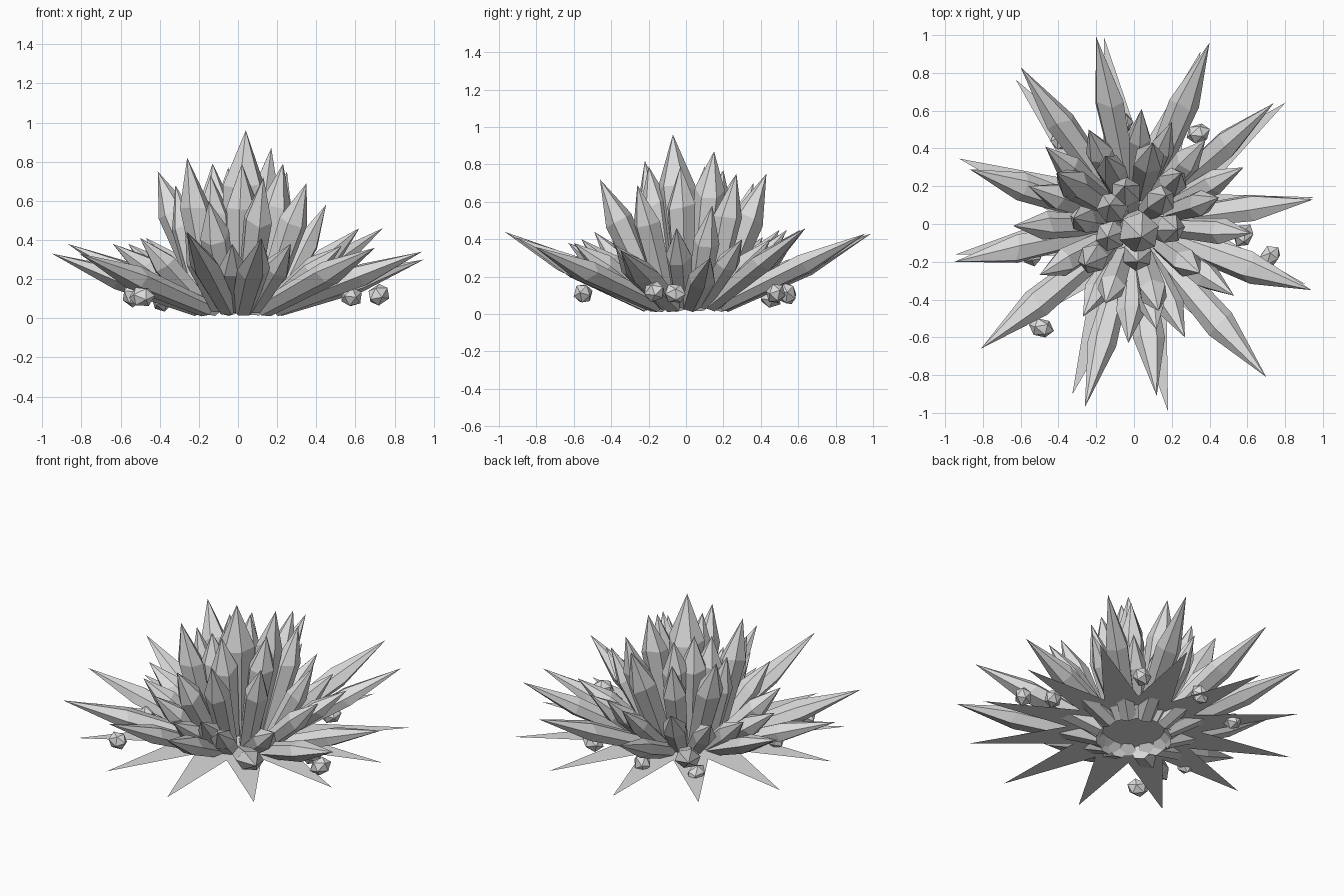
import bpy, bmesh, math, random
from mathutils import Vector

random.seed(4)
default_cube = bpy.data.objects.get("Cube")
if default_cube:
    bpy.data.objects.remove(default_cube, do_unlink=True)

# One plain mineral grey for everything
mineral = bpy.data.materials.new("mineral_grey")
mineral.use_nodes = True
grey = (0.72, 0.72, 0.72, 1)
mineral.diffuse_color = grey
mineral.node_tree.nodes["Principled BSDF"].inputs["Base Color"].default_value = grey


def finish(bm, name):
    """Turn a bmesh into a flat-shaded object."""
    mesh = bpy.data.meshes.new(name)
    bm.to_mesh(mesh)
    bm.free()
    mesh.materials.append(mineral)
    obj = bpy.data.objects.new(name, mesh)
    bpy.context.collection.objects.link(obj)
    return obj


def crystal(bm, base, tip, width, shoulder, flatten=1, sides=6):
    """A faceted shard, narrower at the root, widest at the shoulder, pointed at the tip."""
    axis = tip - base
    turn = axis.to_track_quat("Z", "Y")
    spin = random.uniform(0, math.tau)
    rings = []
    for along, size in ((0, 0.72), (shoulder, 1)):
        ring = []
        for i in range(sides):
            angle = spin + math.tau * i / sides
            reach = width * size
            lift = axis.length * along * random.uniform(0.95, 1.05)
            point = Vector((reach * math.cos(angle), reach * flatten * math.sin(angle), lift))
            ring.append(bm.verts.new(base + turn @ point))
        rings.append(ring)
    root, top = rings
    apex = bm.verts.new(tip)
    bm.faces.new(list(reversed(root)))
    for i in range(sides):
        j = (i + 1) % sides
        bm.faces.new((root[i], root[j], top[j], top[i]))
        bm.faces.new((top[i], top[j], apex))


def crystal_ring(name, tips, root_radius, root_height, width, shoulder, flatten=1):
    """A ring of shards that fan out from the middle to the given tips."""
    bm = bmesh.new()
    for x, y, z in tips:
        direction = Vector((x, y, 0)).normalized()
        root = direction * root_radius + Vector((0, 0, root_height))
        size = width * random.uniform(0.92, 1.08)
        crystal(bm, root, Vector((x, y, z)), size, shoulder, flatten)
    return finish(bm, name)


# Long, low shards around the outside
crystal_ring("outer_crystals", [
    (.95, .13, .3), (.74, .64, .46), (.4, .96, .43), (-.2, .99, .43),
    (-.6, .83, .36), (-.87, .29, .38), (-.95, -.2, .33), (-.81, -.66, .33),
    (-.26, -.97, .44), (.12, -.91, .41), (.7, -.81, .36), (.94, -.35, .34),
], 0.21, 0.05, 0.08, 0.57, 0.75)

# Shorter shards between the outside and the tall middle
crystal_ring("middle_crystals", [
    (-.64, -.01, .38), (-.5, -.27, .41), (-.27, -.49, .44), (-.03, -.63, .38),
    (.12, -.56, .4), (.27, -.6, .38), (.53, -.38, .37), (.62, -.05, .46),
    (.58, .3, .4), (.45, .14, .58), (.38, .45, .4), (.2, .54, .45),
    (.04, .61, .45), (-.24, .5, .45), (-.47, .41, .41), (-.56, .2, .38),
], 0.2, 0.06, 0.07, 0.62, 0.9)

# Steep tall shards
crystal_ring("steep_crystals", [
    (-.41, .27, .75), (.1, .43, .75), (.13, -.46, .72), (.35, -.26, .69),
    (-.26, -.22, .82), (.25, .27, .75), (-.32, .03, .68), (-.15, -.42, .6),
    (-.15, .36, .7),
], 0.18, 0.09, 0.08, 0.65)

# Inner upright shards
crystal_ring("inner_crystals", [
    (.17, .15, .87), (.23, -.03, .79), (-.13, .1, .79), (-.05, .2, .77),
    (.02, -.2, .79), (-.14, -.07, .73),
], 0.1, 0.11, 0.085, 0.7)

# Tallest shard in the middle
bm = bmesh.new()
crystal(bm, Vector((0, 0, 0.1)), Vector((.04, -.07, .96)), 0.11, 0.66)
finish(bm, "central_crystal")

# Flat star sheet that the lower shards pass through
bm = bmesh.new()
reaches = (.96, 1.03, .98, 1, .99, .99, .96, .96, .96, 1.01, .99, .96)
outline = []
for k, reach in enumerate(reaches):
    for radius, offset in ((reach, 0), (0.4, 15)):
        angle = math.radians(30.2 * k + 8.5 + offset)
        spot = (radius * math.cos(angle), radius * math.sin(angle), 0.085)
        outline.append(bm.verts.new(spot))
middle = bm.verts.new((0, 0, 0.085))
for i, vert in enumerate(outline):
    bm.faces.new((middle, vert, outline[(i + 1) % len(outline)]))
finish(bm, "star_sheet")

# Loose chips hanging around the cluster
chips = [(.72, -.17, .12), (.58, -.06, .11), (-.49, -.55, .11), (.34, .48, .11),
         (-.39, .45, .09), (-.06, .54, .11), (-.54, -.17, .12)]
for spot in chips:
    bm = bmesh.new()
    bmesh.ops.create_icosphere(bm, subdivisions=1, radius=0.062)
    chip = finish(bm, "loose_chip")
    chip.location = spot
    chip.rotation_euler = [random.uniform(0, math.pi) for _ in range(3)]
    chip.scale = (0.9, 0.85, 1.1)
